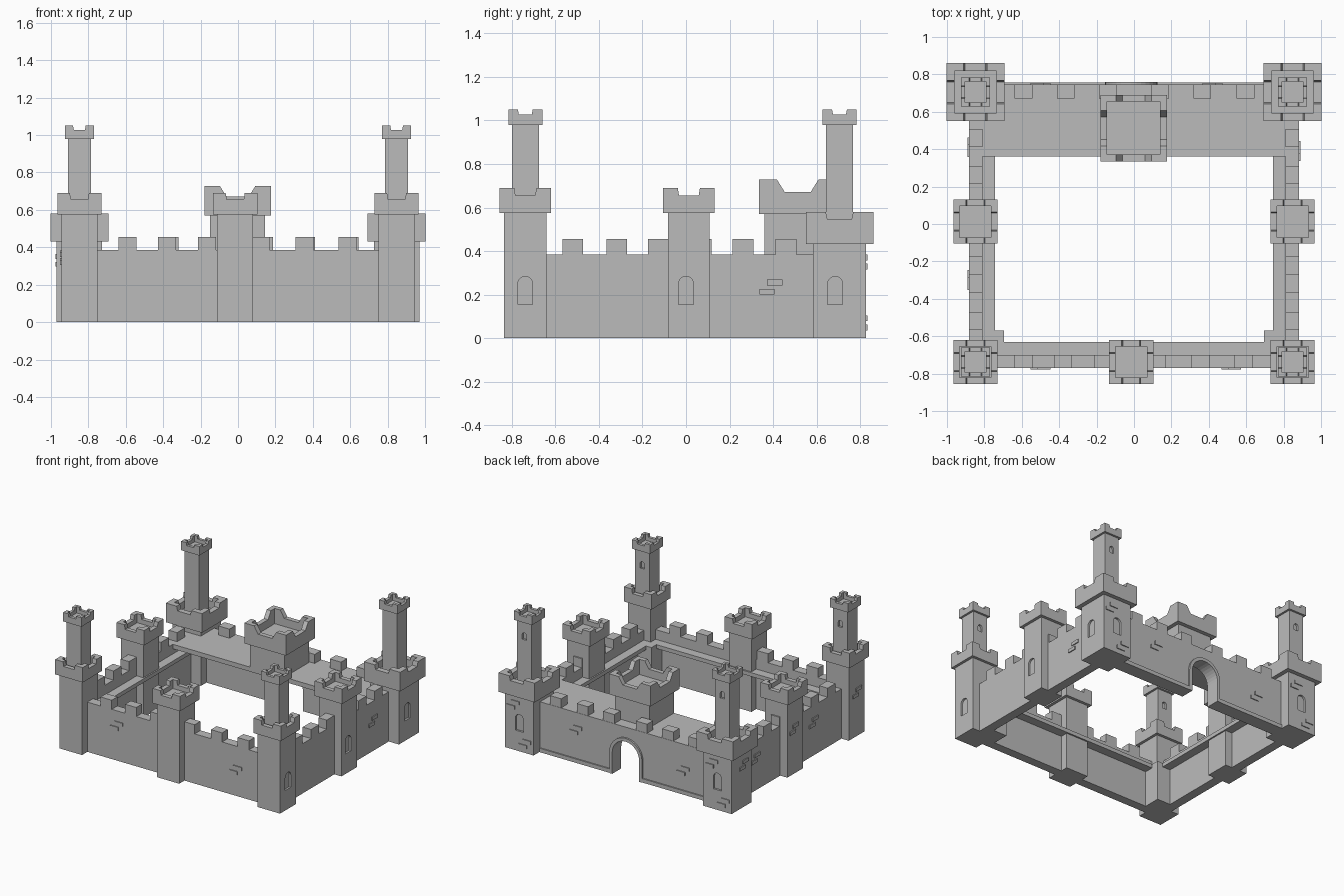
import bpy, bmesh, math
from mathutils import Matrix, Vector

cube = bpy.data.objects.get("Cube")
if cube:
    bpy.data.objects.remove(cube, do_unlink=True)

stone = bpy.data.materials.new("grey_stone")
stone.use_nodes = True
stone.diffuse_color = (0.5, 0.5, 0.5, 1)
stone.node_tree.nodes["Principled BSDF"].inputs["Base Color"].default_value = (0.5, 0.5, 0.5, 1)


def finish(bm, name):
    bmesh.ops.recalc_face_normals(bm, faces=bm.faces)
    mesh = bpy.data.meshes.new(name)
    bm.to_mesh(mesh)
    bm.free()
    mesh.materials.append(stone)
    obj = bpy.data.objects.new(name, mesh)
    bpy.context.collection.objects.link(obj)
    return obj


def add_box(bm, x0, x1, y0, y1, z0, z1):
    centre = Vector((x0 + x1, y0 + y1, z0 + z1)) / 2
    size = Matrix.Diagonal((x1 - x0, y1 - y0, z1 - z0, 1))
    bmesh.ops.create_cube(bm, size=1, matrix=Matrix.Translation(centre) @ size)


def box(name, *bounds):
    bm = bmesh.new()
    add_box(bm, *bounds)
    return finish(bm, name)


def add_prism(bm, outline, depth, matrix):
    """Extrude an (x, z) outline along local y, centred on y = 0."""
    verts = [bm.verts.new(matrix @ Vector((x, -depth / 2, z))) for x, z in outline]
    face = bm.faces.new(verts)
    out = bmesh.ops.extrude_face_region(bm, geom=[face])
    shift = matrix.to_3x3() @ Vector((0, depth, 0))
    bmesh.ops.translate(bm, vec=shift, verts=[g for g in out["geom"] if isinstance(g, bmesh.types.BMVert)])


def arch(half, z0, spring, steps=10):
    curve = [(half * math.cos(math.pi * i / steps), spring + half * math.sin(math.pi * i / steps))
             for i in range(steps + 1)]
    return [(half, z0)] + curve + [(-half, z0)]


def place(x, y, turn=0):
    return Matrix.Translation((x, y, 0)) @ Matrix.Rotation(math.radians(turn), 4, 'Z')


def carve(obj, outline, depth, matrix):
    """Cut an arched opening and keep only the result."""
    bm = bmesh.new()
    add_prism(bm, outline, depth, matrix)
    cutter = finish(bm, "cutter")
    cutter.hide_render = True
    mod = obj.modifiers.new("opening", 'BOOLEAN')
    mod.object, mod.operation, mod.solver = cutter, 'DIFFERENCE', 'EXACT'
    graph = bpy.context.evaluated_depsgraph_get()
    mesh = bpy.data.meshes.new_from_object(obj.evaluated_get(graph))
    obj.modifiers.clear()
    obj.data = mesh
    bpy.data.objects.remove(cutter, do_unlink=True)


def battlement(name, x, y, half, z0, floor, notch_z, top, notch, slope, wall):
    """Square tower head: four notched walls round a floor."""
    outline = [(-half, z0), (half, z0), (half, top), (notch + slope, top), (notch, notch_z),
               (-notch, notch_z), (-notch - slope, top), (-half, top)]
    bm = bmesh.new()
    for turn in range(0, 360, 90):
        add_prism(bm, outline, wall, place(x, y, turn) @ Matrix.Translation((0, wall / 2 - half, 0)))
    inner = half - wall / 2
    add_box(bm, x - inner, x + inner, y - inner, y + inner, z0, floor)
    finish(bm, name)


def square(name, x, y, half, z0, z1):
    return box(name, x - half, x + half, y - half, y + half, z0, z1)


WINDOW = arch(0.034, 0.155, 0.25)
SLIT = arch(0.018, 0.84, 0.875)


def turret(name, x, y, z0):
    """Slim upper tower with a small head and a slit."""
    shaft = square(name + "_shaft", x, y, 0.062, z0, 1.0)
    carve(shaft, SLIT, 0.03, place(x, y + 0.062))
    battlement(name + "_head", x, y, 0.078, 0.98, 1.0, 1.028, 1.05, 0.03, 0.004, 0.022)


# Corner and middle towers
TX, FY, BY, MX = 0.848, -0.738, 0.705, -0.015
for side, sx in (("left", 1), ("right", -1)):
    x = sx * TX
    front = square(f"front_{side}_tower", x, FY, 0.097, 0, 0.6)
    middle = square(f"middle_{side}_tower", x, 0.013, 0.095, 0, 0.6)
    back = square(f"back_{side}_tower", x, BY, 0.122, 0, 0.45)
    if sx > 0:
        for tower, y, half in ((front, FY, 0.097), (middle, 0, 0.095), (back, BY - 0.02, 0.122)):
            carve(tower, WINDOW, 0.03, place(x + half, y, 90))
    carve(back, WINDOW, 0.03, place(x, BY + 0.122))
    for tag, y in (("front", FY), ("middle", 0.013)):
        battlement(f"{tag}_{side}_head", x, y, 0.118, 0.575, 0.62, 0.655, 0.69, 0.045, 0.006, 0.034)
    battlement(f"back_{side}_head", x, BY, 0.155, 0.432, 0.49, 0.545, 0.58, 0.055, 0.008, 0.043)
    turret(f"front_{side}_turret", x, FY, 0.6)
    turret(f"back_{side}_turret", x, BY, 0.45)
    # Inner corner post beside the front tower
    xs = sorted((sx * 0.695, sx * 0.83))
    box(f"{side}_corner_post", *xs, -0.72, -0.57, 0, 0.31)

square("front_middle_tower", MX, FY, 0.096, 0, 0.6)
battlement("front_middle_head", MX, FY, 0.118, 0.575, 0.62, 0.655, 0.69, 0.045, 0.006, 0.034)

# Curtain walls with inner walkways
WALL, MERLON = 0.385, 0.455
for side, sx in (("left", 1), ("right", -1)):
    box(f"{side}_wall", *sorted((sx * 0.81, sx * 0.882)), FY, BY, 0, WALL)
    box(f"{side}_walkway", *sorted((sx * 0.742, sx * 0.82)), FY, 0.5, 0.28, 0.31)
box("front_wall", -TX, TX, -0.77, -0.70, 0, WALL)
box("front_walkway", -TX, TX, -0.71, -0.63, 0.28, 0.31)

# Merlons along every wall
bm = bmesh.new()
for cx in (-0.59, -0.38, -0.165, 0.12, 0.355, 0.585):
    add_box(bm, cx - 0.048, cx + 0.048, -0.77, -0.70, WALL, MERLON)
for cx in (-0.59, -0.365, -0.14, 0.14, 0.365, 0.595):
    add_box(bm, cx - 0.048, cx + 0.048, 0.67, 0.745, WALL, MERLON)
for cy in (-0.52, -0.318, -0.127, 0.07, 0.262, 0.46):
    for sx in (1, -1):
        add_box(bm, *sorted((sx * 0.81, sx * 0.882)), cy - 0.048, cy + 0.048, WALL, MERLON)
finish(bm, "merlons")

# Back wall, gate and broad platform
GATE = arch(0.115, -0.05, 0.165, 16)
back_wall = box("back_wall", -TX, TX, 0.65, 0.747, 0, WALL)
bm = bmesh.new()
add_prism(bm, arch(0.14, 0, 0.165, 16), 0.02, place(MX, 0.75))
gate_trim = finish(bm, "gate_trim")
plinth = box("back_plinth", -TX, TX, 0.74, 0.757, 0, 0.03)
for part in (back_wall, gate_trim, plinth):
    carve(part, GATE, 0.4, place(MX, 0.72))
box("back_platform", -TX, TX, 0.36, 0.70, 0.35, WALL)

# Gatehouse keep
box("keep_body", -0.15, 0.145, 0.36, 0.66, WALL, 0.6)
battlement("keep_head", -0.002, 0.513, 0.178, 0.57, 0.61, 0.672, 0.728, 0.06, 0.035, 0.036)

# Raised bricks in small staggered groups: x, y, z, facing angle
bm = bmesh.new()
groups = [(0.882, 0.39, 0.235, 90), (-0.882, 0.41, 0.25, -90), (-0.882, -0.3, 0.26, -90),
          (-0.945, 0.03, 0.35, -90), (-0.945, -0.74, 0.34, -90), (-0.97, 0.68, 0.33, -90),
          (-0.5, -0.77, 0.27, 0), (0.52, -0.77, 0.2, 0), (0.42, 0.747, 0.25, 180),
          (-0.5, 0.747, 0.18, 180), (0.9, 0.827, 0.35, 180), (0.8, 0.827, 0.07, 180),
          (-0.8, 0.827, 0.35, 180), (-0.9, 0.827, 0.07, 180)]
for x, y, z, turn in groups:
    for dx, dz in ((0.018, 0.021), (-0.018, -0.021)):
        bounds = (-0.035, 0.035, -0.007, 0.007, z - 0.013, z + 0.013)
        start = len(bm.verts)
        add_box(bm, *bounds)
        bm.verts.ensure_lookup_table()
        bmesh.ops.transform(bm, matrix=place(x, y, turn) @ Matrix.Translation((dx, 0, dz)),
                            verts=bm.verts[start:])
finish(bm, "raised_bricks")
